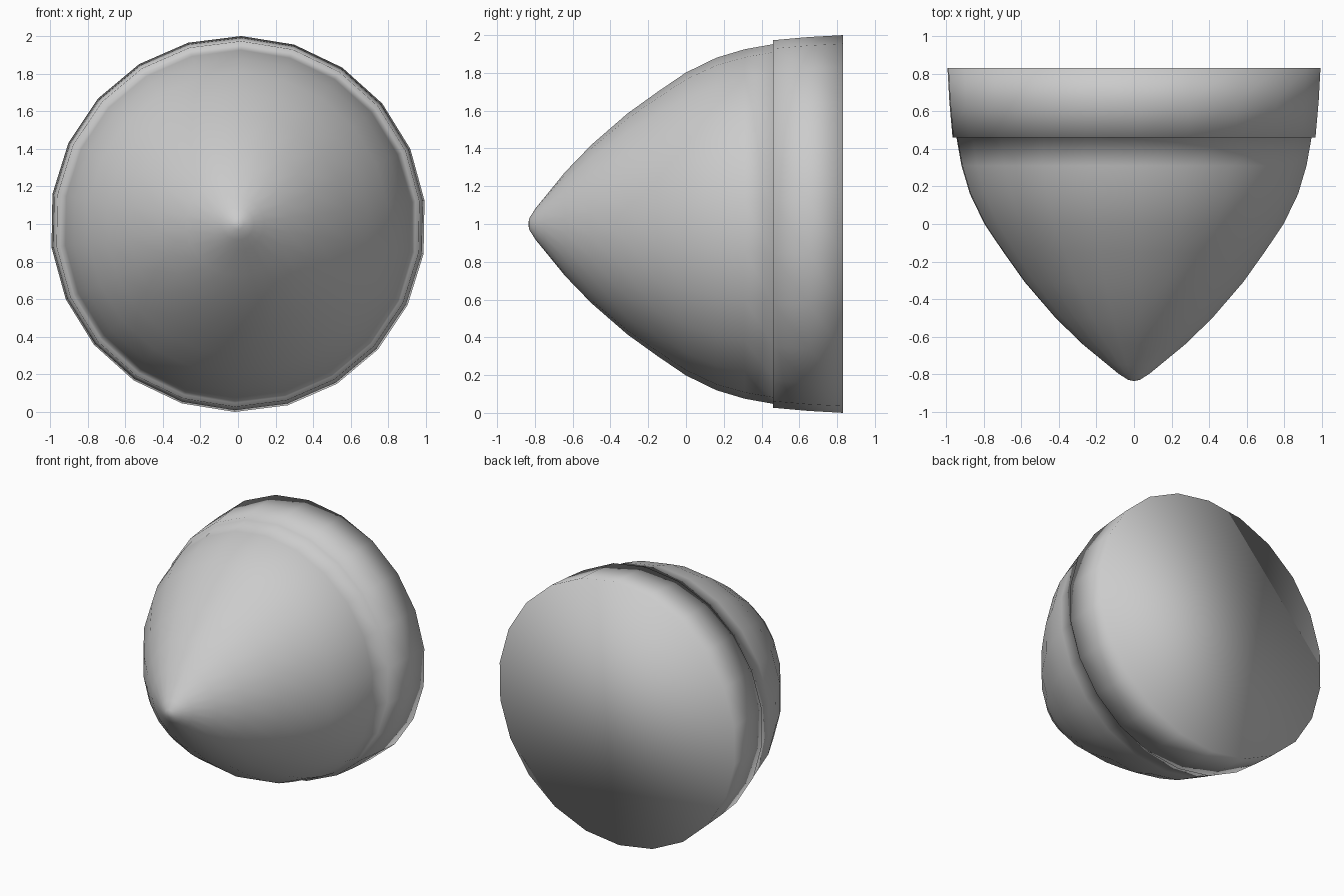
import bpy, bmesh, math

if "Cube" in bpy.data.objects:
    bpy.data.objects.remove(bpy.data.objects["Cube"])

SIDES = 22
TURN = math.radians(1.0)   # slight roll of the polygon about the long axis

# Profile as (y, radius): rounded tip, ogive flank, raised collar
PROFILE = [(-0.83, 0.03), (-0.795, 0.085), (-0.75, 0.14), (-0.64, 0.275),
           (-0.50, 0.42), (-0.31, 0.585), (-0.15, 0.70), (0.0, 0.802),
           (0.16, 0.88), (0.31, 0.925), (0.46, 0.952),
           (0.46, 0.973), (0.65, 0.99), (0.83, 1.0)]

bm = bmesh.new()


def ring(y, r):
    return [bm.verts.new((r * math.sin(TURN + 2 * math.pi * i / SIDES), y,
                          1 + r * math.cos(TURN + 2 * math.pi * i / SIDES)))
            for i in range(SIDES)]


# Lathed skin
rings = [ring(y, r) for y, r in PROFILE]
for a, b in zip(rings, rings[1:]):
    for i in range(SIDES):
        j = (i + 1) % SIDES
        bm.faces.new((a[i], a[j], b[j], b[i]))

# Tip fan and flat back cap
tip = bm.verts.new((0, -0.835, 1))
for i in range(SIDES):
    bm.faces.new((tip, rings[0][(i + 1) % SIDES], rings[0][i]))
bm.faces.new(rings[-1])

# Smooth shading everywhere, including over the cap
bmesh.ops.recalc_face_normals(bm, faces=bm.faces)
for f in bm.faces:
    f.smooth = True

mesh = bpy.data.meshes.new("nose_cone")
bm.to_mesh(mesh)
bm.free()
bpy.context.collection.objects.link(bpy.data.objects.new("nose_cone", mesh))
